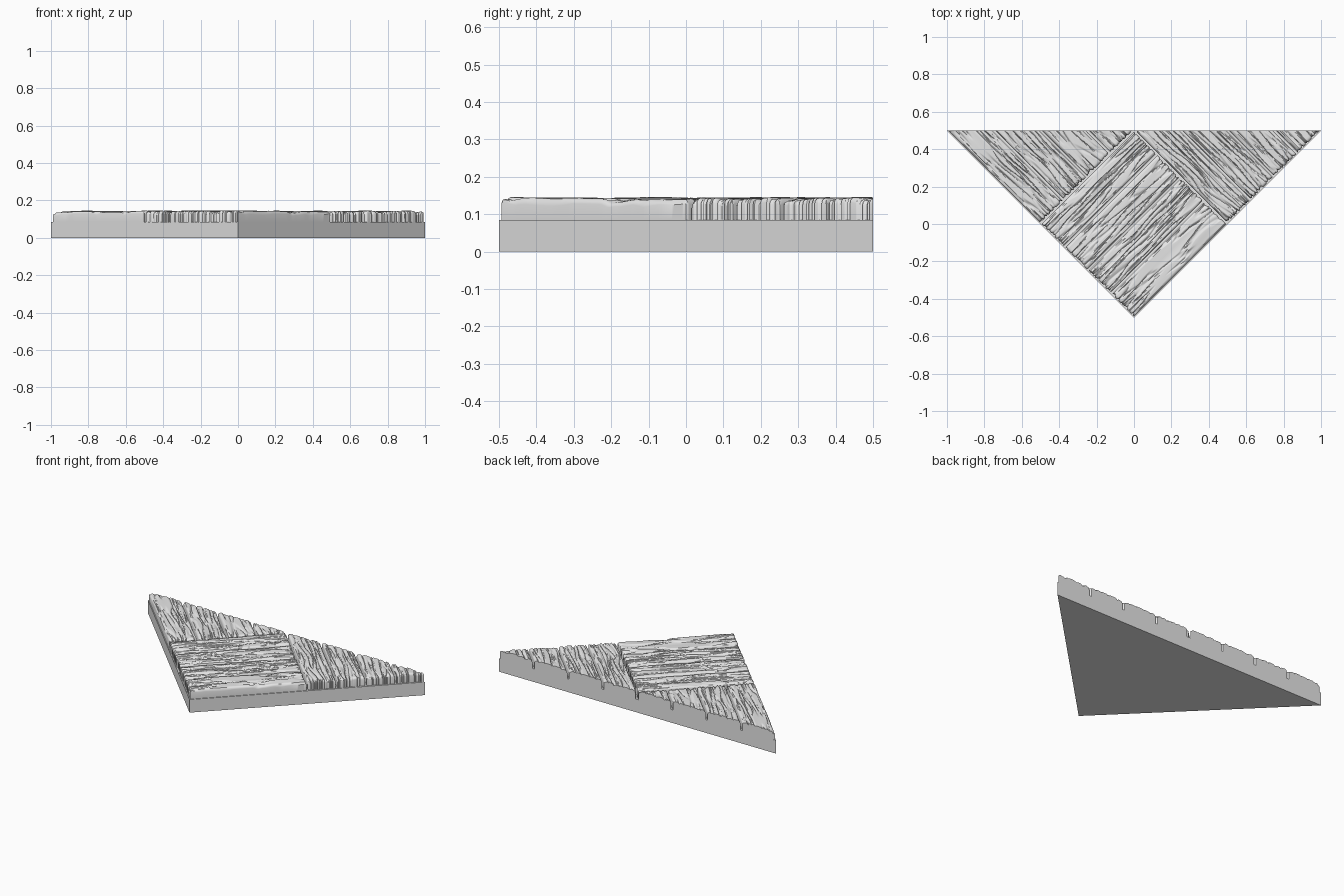
import bpy
import bmesh
from math import sqrt, pi
from mathutils import Matrix, Vector, noise

cube = bpy.data.objects.get("Cube")
if cube:
    bpy.data.objects.remove(cube, do_unlink=True)

BASE_TOP = 0.085
PLANK_TOP = 0.143
BACK = 0.5
SIDE = sqrt(0.5)          # side of one square panel
PLANKS = 4
WIDTH = SIDE / PLANKS
GAP = 0.005               # inset on every plank side
ROUND = 0.014             # worn top edges

grey = bpy.data.materials.new("weathered_grey")
grey.use_nodes = True
grey.diffuse_color = (0.8, 0.8, 0.8, 1)
grey.node_tree.nodes["Principled BSDF"].inputs["Base Color"].default_value = (0.8, 0.8, 0.8, 1)


def add_object(name, bm, smooth):
    bmesh.ops.recalc_face_normals(bm, faces=bm.faces)
    mesh = bpy.data.meshes.new(name)
    bm.to_mesh(mesh)
    bm.free()
    mesh.materials.append(grey)
    obj = bpy.data.objects.new(name, mesh)
    bpy.context.collection.objects.link(obj)
    if smooth:
        bpy.ops.object.select_all(action='DESELECT')
        obj.select_set(True)
        bpy.context.view_layer.objects.active = obj
        bpy.ops.object.shade_smooth_by_angle(angle=0.7)
    return obj


def stations(length, count):
    """Grid positions, closer together along the rounded edges."""
    edge = [0, ROUND * 0.15, ROUND * 0.5]
    inner = length - 2 * ROUND
    middle = [ROUND + inner * i / count for i in range(count + 1)]
    return edge + middle + [length - e for e in reversed(edge)]


def cracks(a, b, seed):
    """Depth of the long wavy cracks that follow the grain."""
    warp = 0.012 * noise.noise(Vector((a * 5, b * 12, seed)))
    fine = abs(noise.noise(Vector((a * 4, (b + warp) * 42, seed + 5))))
    broad = abs(noise.noise(Vector((a * 2.5, (b + warp) * 22, seed + 9))))
    return 0.007 * max(0, 1 - fine / 0.16) + 0.006 * max(0, 1 - broad / 0.12)


def edge_drop(distance):
    reach = max(0, ROUND - distance)
    return ROUND - sqrt(ROUND ** 2 - reach ** 2)


def plank(name, matrix, seed, clip):
    length, width = SIDE - 2 * GAP, WIDTH - 2 * GAP
    bm = bmesh.new()
    rows = []
    # Grained top
    for a in stations(length, 68):
        row = []
        for b in stations(width, 60):
            depth = cracks(a, b, seed)
            swell = 0.005 * noise.noise(Vector((a * 3, b * 18, seed + 20)))
            end = min(a, length - a)
            drop = max(edge_drop(end), edge_drop(min(b, width - b)))
            z = PLANK_TOP + swell - depth - drop
            # Ribs cut into the end grain
            pull = (cracks(0 if a < length / 2 else length, b, seed)) * max(0, 1 - end / 0.03)
            x = a + (pull if a < length / 2 else -pull)
            row.append(bm.verts.new((x - length / 2, b - width / 2, z)))
        rows.append(row)
    for r, s in zip(rows, rows[1:]):
        for i in range(len(r) - 1):
            bm.faces.new((r[i], s[i], s[i + 1], r[i + 1]))

    # Sides and underside
    rim = [e for e in bm.edges if e.is_boundary]
    skirt = bmesh.ops.extrude_edge_only(bm, edges=rim)["geom"]
    for v in skirt:
        if isinstance(v, bmesh.types.BMVert):
            v.co.z = BASE_TOP
    bmesh.ops.edgeloop_fill(bm, edges=[e for e in bm.edges if e.is_boundary])
    bm.transform(matrix)

    # Flat saw cut along the back
    if clip:
        bmesh.ops.bisect_plane(bm, geom=bm.verts[:] + bm.edges[:] + bm.faces[:],
                               plane_co=(0, BACK, 0), plane_no=(0, 1, 0), clear_outer=True)
        bmesh.ops.edgeloop_fill(bm, edges=[e for e in bm.edges if e.is_boundary])
    add_object(name, bm, True)


# Triangular base slab
bm = bmesh.new()
corners = [bm.verts.new(p) for p in ((-1, BACK, 0), (0, -BACK, 0), (1, BACK, 0))]
face = bm.faces.new(corners)
top = bmesh.ops.extrude_face_region(bm, geom=[face])["geom"]
for v in top:
    if isinstance(v, bmesh.types.BMVert):
        v.co.z = BASE_TOP
add_object("base_slab", bm, False)

# Three parquet panels with alternating grain
panels = (("middle", (0, 0, 0), pi / 4, False),
          ("right", (-0.5, BACK, 0), -pi / 4, True),
          ("left", (0.5, BACK, 0), -pi / 4, True))
for p, (side, centre, angle, clip) in enumerate(panels):
    for i in range(PLANKS):
        offset = (i - (PLANKS - 1) / 2) * WIDTH
        matrix = (Matrix.Translation(centre) @ Matrix.Rotation(angle, 4, 'Z')
                  @ Matrix.Translation((0, offset, 0)))
        plank(f"{side}_plank_{i + 1}", matrix, 31.7 * (p * PLANKS + i) + 0.37, clip)
